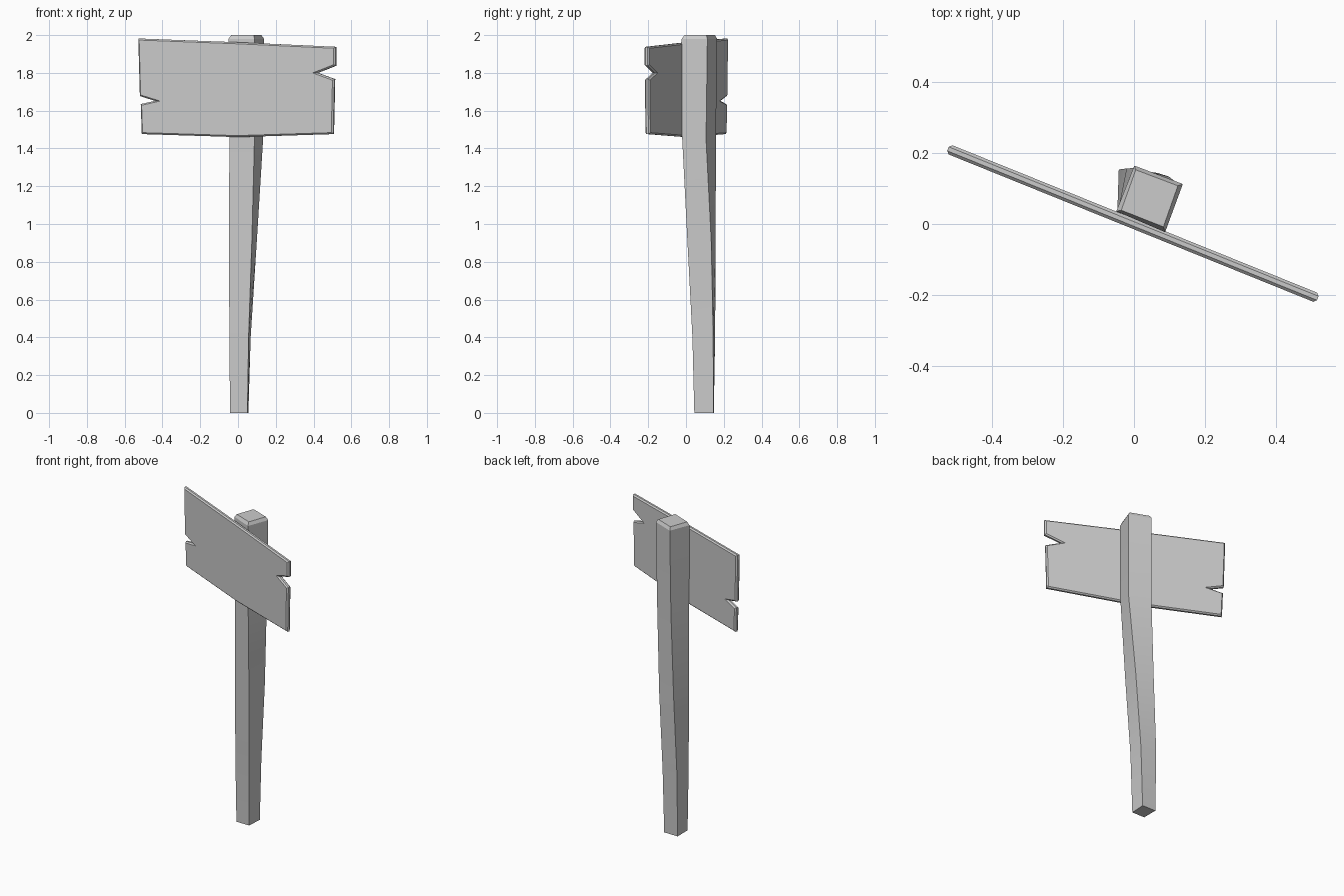
import bpy, bmesh, math
from mathutils import Matrix

if "Cube" in bpy.data.objects:
    bpy.data.objects.remove(bpy.data.objects["Cube"])

TURN = math.radians(-22)


def finish(bm, name):
    bmesh.ops.recalc_face_normals(bm, faces=bm.faces[:])
    mesh = bpy.data.meshes.new(name)
    bm.to_mesh(mesh)
    bm.free()
    ob = bpy.data.objects.new(name, mesh)
    bpy.context.collection.objects.link(ob)
    bpy.context.view_layer.objects.active = ob
    ob.select_set(True)
    bpy.ops.object.shade_smooth_by_angle(angle=math.radians(25))
    ob.select_set(False)
    return ob


# Twisted post: corners front-left, front-right, back-right, back-left per height
rings = [
    (0.00, [(-.042, .044), (.050, .044), (.055, .145), (-.042, .147)]),
    (0.40, [(-.046, .039), (.056, .034), (.067, .144), (-.043, .154)]),
    (0.90, [(-.047, .036), (.073, .008), (.099, .134), (-.021, .157)]),
    (1.45, [(-.046, .033), (.087, -.020), (.133, .106), (-.002, .158)]),
    (1.98, [(-.050, .036), (.088, -.023), (.138, .113), (.001, .165)]),
    (2.00, [(-.036, .039), (.083, -.008), (.124, .108), (.005, .153)]),
]
bm = bmesh.new()
loops = [[bm.verts.new((x, y, z)) for x, y in pts] for z, pts in rings]
for a, b in zip(loops, loops[1:]):
    for i in range(4):
        j = (i + 1) % 4
        bm.faces.new((a[i], a[j], b[j], b[i]))
bm.faces.new(loops[0])
bm.faces.new(loops[-1])
finish(bm, "post")

# Notched board: outline in (width, height), extruded, rims chamfered, then turned
outline = [(-.567, 1.982), (-.558, 1.677), (-.472, 1.652), (-.553, 1.635),
           (-.547, 1.476), (0, 1.460), (.546, 1.476), (.553, 1.767),
           (.456, 1.800), (.560, 1.838), (.560, 1.938), (0, 1.962)]
T = 0.028
bm = bmesh.new()
face = bm.faces.new([bm.verts.new((u, -T / 2, z)) for u, z in outline])
ext = bmesh.ops.extrude_face_region(bm, geom=[face], use_keep_orig=True)
moved = [g for g in ext["geom"] if isinstance(g, bmesh.types.BMVert)]
bmesh.ops.translate(bm, verts=moved, vec=(0, T, 0))
bmesh.ops.recalc_face_normals(bm, faces=bm.faces[:])
rims = [e for e in bm.edges if abs(e.verts[0].co.y - e.verts[1].co.y) < 1e-5]
bmesh.ops.bevel(bm, geom=rims, offset=0.008, segments=1, affect='EDGES')
bmesh.ops.transform(bm, matrix=Matrix.Rotation(TURN, 4, 'Z'), verts=bm.verts[:])
finish(bm, "sign_board")
